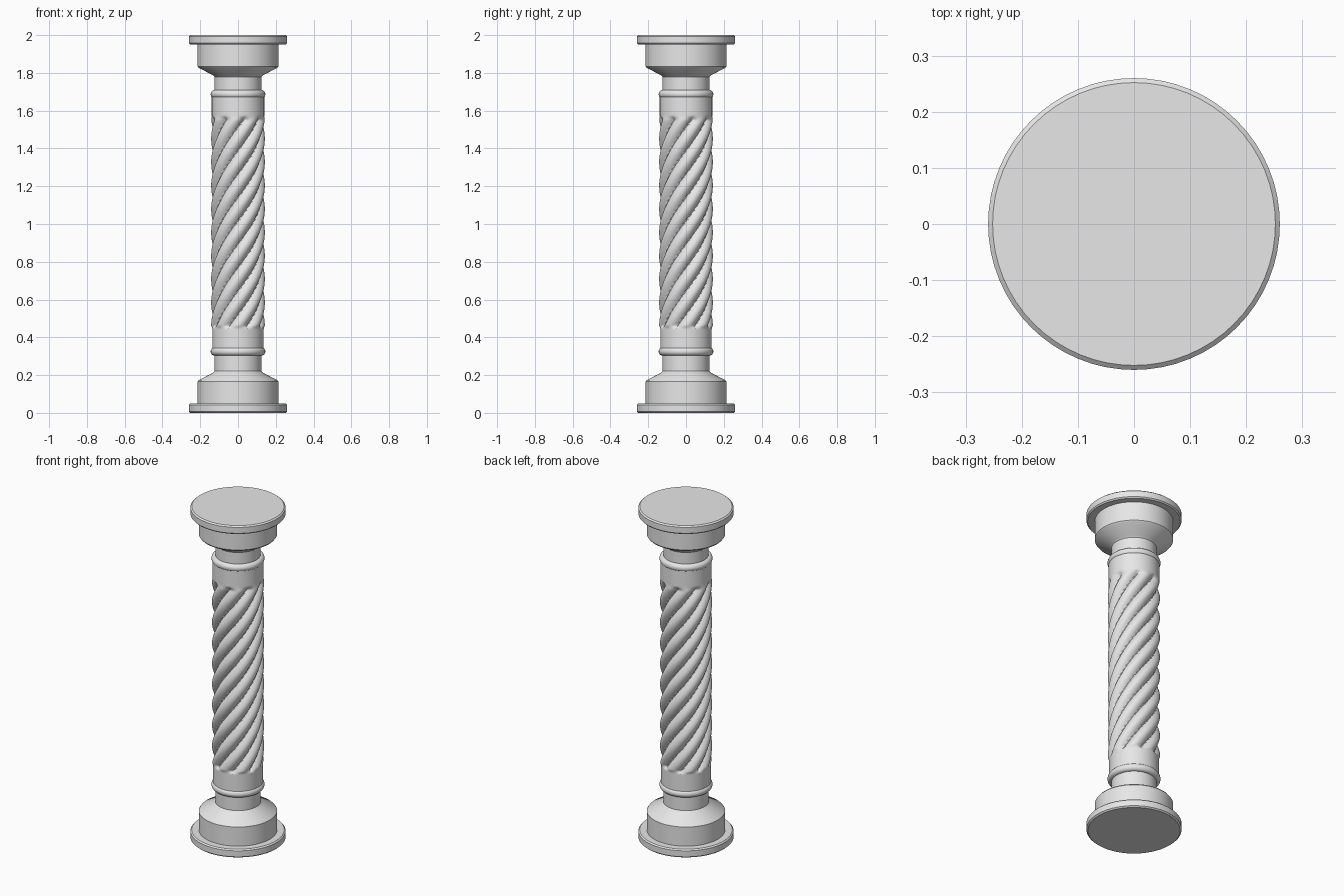
import bpy, bmesh, math

if "Cube" in bpy.data.objects:
    bpy.data.objects.remove(bpy.data.objects["Cube"])

stone = bpy.data.materials.new("grey_stone")
stone.diffuse_color = (0.8, 0.8, 0.8, 1)
stone.use_nodes = True
stone.node_tree.nodes["Principled BSDF"].inputs["Base Color"].default_value = stone.diffuse_color


def ring_mesh(name, rows, seg, radius):
    """Stack closed rings into a capped solid; radius(row, angle) gives the outline."""
    bm = bmesh.new()
    rings = []
    for row in rows:
        ring = []
        for i in range(seg):
            a = 2 * math.pi * i / seg
            r = radius(row, a)
            ring.append(bm.verts.new((r * math.cos(a), r * math.sin(a), row[1])))
        rings.append(ring)
    for lo, hi in zip(rings, rings[1:]):
        for i in range(seg):
            j = (i + 1) % seg
            bm.faces.new((lo[i], lo[j], hi[j], hi[i]))
    bm.faces.new(rings[0][::-1])
    bm.faces.new(rings[-1])
    bmesh.ops.recalc_face_normals(bm, faces=bm.faces)
    me = bpy.data.meshes.new(name)
    bm.to_mesh(me)
    bm.free()
    ob = bpy.data.objects.new(name, me)
    bpy.context.collection.objects.link(ob)
    me.materials.append(stone)
    bpy.ops.object.select_all(action='DESELECT')
    ob.select_set(True)
    bpy.context.view_layer.objects.active = ob
    bpy.ops.object.shade_smooth_by_angle(angle=math.radians(35))
    return ob


def lathe(name, profile):
    return ring_mesh(name, profile, 64, lambda row, a: row[0])


# Base and capital share one stepped profile, mirrored about mid height
foot = [(0.252, 0), (0.26, 0.007), (0.26, 0.043), (0.253, 0.05), (0.214, 0.05),
        (0.214, 0.165), (0.208, 0.173), (0.132, 0.213), (0.124, 0.222), (0.124, 0.33)]
lathe("base", foot)
lathe("capital", [(r, 2 - z) for r, z in reversed(foot)])

# Rounded collars at both ends of the shaft
for name, z in (("lower_collar", 0.325), ("upper_collar", 1.687)):
    n = 10
    pts = [(0.124 + 0.021 * math.cos(t), z + 0.022 * math.sin(t))
           for t in (-math.pi / 2 + math.pi * k / n for k in range(n + 1))]
    lathe(name, pts)

# Twisted shaft: eight rounded strands fading into plain cylinder ends
LOW, HIGH, LOBES, TWIST = 0.46, 1.55, 8, math.radians(396)
BOTTOM, TOP = 0.335, 1.68


def smooth(t):
    t = max(0.0, min(1.0, t))
    return t * t * (3 - 2 * t)


def shaft_radius(row, a):
    z = row[1]
    t = max(0.0, min(1.0, (z - LOW) / (HIGH - LOW)))
    c = abs(math.cos(LOBES / 2 * (a - TWIST * t)))
    strand = 0.115 + 0.027 * c ** 0.75
    plain = 0.136 if z < 1 else 0.139
    w = smooth((z - LOW + 0.015) / 0.02) * smooth((HIGH + 0.025 - z) / 0.03)
    return plain + (strand - plain) * w


N = 230
rows = [(0, BOTTOM + (TOP - BOTTOM) * k / N) for k in range(N + 1)]
ring_mesh("twisted_shaft", rows, 128, shaft_radius)
